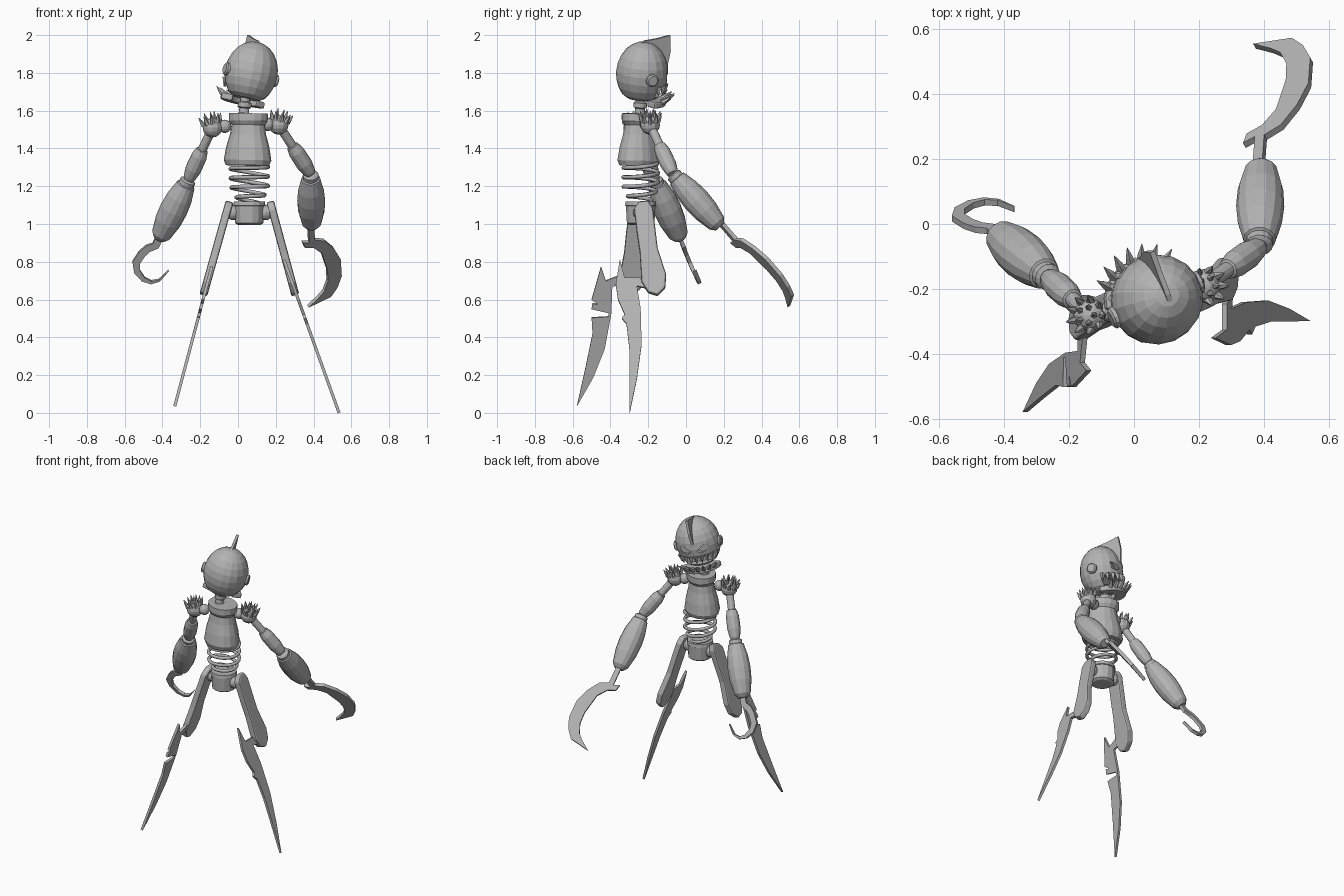
import bpy, bmesh, math
from mathutils import Vector, Matrix

if "Cube" in bpy.data.objects:
    bpy.data.objects.remove(bpy.data.objects["Cube"])

grey = bpy.data.materials.new("plain grey")
grey.use_nodes = True
grey.diffuse_color = (0.45, 0.45, 0.45, 1)
grey.node_tree.nodes["Principled BSDF"].inputs["Base Color"].default_value = (0.45, 0.45, 0.45, 1)


def finish(name, bm, matrix=None):
    if matrix:
        bm.transform(matrix)
    bmesh.ops.recalc_face_normals(bm, faces=bm.faces)
    mesh = bpy.data.meshes.new(name)
    bm.to_mesh(mesh)
    bm.free()
    mesh.materials.append(grey)
    ob = bpy.data.objects.new(name, mesh)
    bpy.context.collection.objects.link(ob)
    return ob


def add_lathe(bm, a, b, profile, sides=12, squash=1, spin=0):
    """Rings of (fraction along a-b, radius)."""
    a, b = Vector(a), Vector(b)
    turn = (b - a).to_track_quat('Z', 'Y') @ Matrix.Rotation(spin, 3, 'Z').to_quaternion()
    rings = []
    for t, r in profile:
        ring = []
        for i in range(sides):
            w = math.tau * i / sides
            ring.append(bm.verts.new(a.lerp(b, t) + turn @ Vector((r * math.cos(w), squash * r * math.sin(w), 0))))
        rings.append(ring)
    for low, high in zip(rings, rings[1:]):
        for i in range(sides):
            j = (i + 1) % sides
            bm.faces.new((low[i], low[j], high[j], high[i]))
    bm.faces.new(rings[0])
    bm.faces.new(rings[-1])


def lathe(name, *args, **kw):
    bm = bmesh.new()
    add_lathe(bm, *args, **kw)
    return finish(name, bm)


def add_plate(bm, origin, u, v, points, thick):
    """Flat outline in the u-v plane given thickness."""
    o, u, v = Vector(origin), Vector(u), Vector(v)
    n = u.cross(v).normalized() * thick / 2
    sides = [[bm.verts.new(o + u * p + v * q + n * s) for p, q in points] for s in (-1, 1)]
    for side in sides:
        bm.faces.new(side)
    for i in range(len(points)):
        j = (i + 1) % len(points)
        bm.faces.new((sides[0][i], sides[0][j], sides[1][j], sides[1][i]))


def plate(name, *args, matrix=None, bevel=0):
    bm = bmesh.new()
    add_plate(bm, *args)
    ob = finish(name, bm, matrix)
    if bevel:
        mod = ob.modifiers.new("soft edge", 'BEVEL')
        mod.width = bevel
        mod.segments = 2
    return ob


def ball(name, centre, radius, matrix=None):
    bm = bmesh.new()
    bmesh.ops.create_uvsphere(bm, u_segments=12, v_segments=8, radius=radius)
    return finish(name, bm, (matrix or Matrix()) @ Matrix.Translation(centre))


# Torso, neck and pelvis
lathe("torso", (0.05, -0.25, 1.31), (0.055, -0.245, 1.585),
      [(0, 0.12), (0.1, 0.132), (0.35, 0.12), (0.6, 0.1), (0.78, 0.092), (0.86, 0.108), (1, 0.108), (1, 0.085)],
      16, squash=0.82, spin=0.25)
lathe("neck", (0.03, -0.245, 1.57), (0.04, -0.24, 1.69),
      [(0, 0.045), (0.15, 0.028), (0.35, 0.026), (0.4, 0.036), (0.6, 0.036), (0.65, 0.026), (1, 0.026)])
lathe("pelvis", (0.06, -0.24, 0.995), (0.06, -0.24, 1.12),
      [(0, 0.06), (0.08, 0.075), (0.8, 0.08), (0.82, 0.085), (1, 0.082)], 14)

# Waist spring, narrowing at both ends
curve = bpy.data.curves.new("waist_spring", 'CURVE')
curve.dimensions = '3D'
curve.bevel_depth = 0.011
curve.bevel_resolution = 1
curve.materials.append(grey)
steps = 90
spline = curve.splines.new('POLY')
spline.points.add(steps)
for i, p in enumerate(spline.points):
    t = i / steps
    w = math.tau * 4.2 * t
    r = 0.055 + 0.045 * min(1, t * 2.5)
    x = r * math.cos(w)
    p.co = (0.06 + x, -0.24 + r * 0.92 * math.sin(w), 1.11 + 0.21 * t - 0.08 * x, 1)
bpy.context.collection.objects.link(bpy.data.objects.new("waist_spring", curve))

# Legs: rounded board thighs
thigh = [(-.25, 1.115), (-.2, 1.12), (-.175, 1.08), (-.15, .87), (-.105, .73), (-.11, .66), (-.15, .62),
         (-.2, .635), (-.235, .69), (-.245, .85), (-.26, .95), (-.275, 1.08)]
back_thigh = [(y - 0.02 - 0.25 * (1.1 - z), z) for y, z in thigh]
plate("left_thigh", (0.472, 0, 0), (0, 1, 0), (-0.27, 0, 1), thigh, 0.042, bevel=0.01)
plate("right_thigh", (-0.358, 0, 0), (0, 1, 0), (0.28, 0, 1), back_thigh, 0.042, bevel=0.01)
for side, x in (("left", 0.145), ("right", -0.025)):
    ball(side + "_hip_joint", (x, -0.24, 1.06), 0.04)

# Jagged blade shins
left_shin = [(-.35, .81), (-.325, .715), (-.245, .715), (-.21, .66), (-.26, .67), (-.24, .55), (-.235, .36),
             (-.26, .18), (-.298, 0), (-.3, .34), (-.315, .47), (-.34, .5), (-.325, .52), (-.36, .6), (-.372, .68)]
right_shin = [(-.45, .775), (-.425, .7), (-.35, .73), (-.33, .68), (-.39, .67), (-.395, .53), (-.43, .34),
              (-.49, .19), (-.578, .035), (-.53, .25), (-.495, .42), (-.5, .505), (-.41, .51), (-.41, .53),
              (-.5, .55), (-.495, .58), (-.465, .575), (-.5, .6), (-.48, .67)]
plate("left_shin_blade", (0.535, 0, 0), (0, 1, 0), (-0.36, 0, 1), left_shin, 0.016)
plate("right_shin_blade", (-0.344, 0, 0), (0, 1, 0), (0.265, 0, 1), right_shin, 0.016)

# Arms: spiked shoulder cups, slim upper arms, barrel forearms
arms = {"left": [(0.215, -0.19, 1.525), (0.385, -0.07, 1.265), (0.39, 0.18, 0.985)],
        "right": [(-0.135, -0.28, 1.51), (-0.262, -0.165, 1.235), (-0.418, -0.03, 0.92)]}
for side, (shoulder, elbow, wrist) in arms.items():
    ball(side + "_shoulder", shoulder, 0.052)
    lean = Matrix.Rotation(0.25 if shoulder[0] > 0 else -0.25, 3, 'Y')
    bm = bmesh.new()
    for count, low, high, rise in ((9, 0.043, 0.062, 0.068), (5, 0.02, 0.03, 0.085)):
        for i in range(count):
            w = math.tau * i / count
            out = Vector((math.cos(w), math.sin(w), 0))
            root = Vector(shoulder) + lean @ (out * low + Vector((0, 0, 0.02)))
            tip = Vector(shoulder) + lean @ (out * high + Vector((0, 0, rise)))
            add_lathe(bm, root, tip, [(0, 0.014), (0.5, 0.009), (1, 0.001)], 5)
    finish(side + "_shoulder_spikes", bm)
    lathe(side + "_upper_arm", shoulder, elbow,
          [(0, 0.024), (0.42, 0.024), (0.43, 0.032), (0.55, 0.042), (0.8, 0.043), (0.95, 0.034), (1, 0.028)])
    lathe(side + "_forearm", elbow, wrist,
          [(0, 0.03), (0.02, 0.042), (0.08, 0.042), (0.09, 0.05), (0.3, 0.068), (0.5, 0.074), (0.7, 0.07),
           (0.93, 0.052), (0.97, 0.04), (1, 0.03)], 14)
    body = ball(side + "_torso_joint", Vector(shoulder).lerp(Vector((0.05, -0.245, 1.53)), 0.35), 0.035)

# Large sickle on the left arm
sickle = [(-.15, .028), (-.15, .06), (-.03, .06), (-.005, .114), (.07, .165), (.157, .198), (.275, .198), (.345, .17),
          (.395, .13), (.42, 0), (.375, .06), (.342, .094), (.28, .118), (.205, .12), (.077, .094), (.02, .05),
          (0, 0), (-.04, -.01), (-.025, .028)]
plate("left_sickle", (.35, .27, .88), (.048, .657, -.753), (.92, .266, .29), sickle, 0.022)

# Small hook on the right arm, an outline around a tapering path
path = [Vector(p) for p in ((-.03, 0), (.04, 0), (.07, -.03), (.11, -.047), (.17, -.055), (.215, -.03),
                            (.243, .02), (.243, .065), (.215, .1), (.145, .122))]
upper, lower = [], []
for i, p in enumerate(path):
    along = (path[min(i + 1, len(path) - 1)] - path[max(i - 1, 0)]).normalized()
    half = 0.019 * min(1, (len(path) - 1 - i) / 5) + 0.001
    across = Vector((-along.y, along.x)) * half
    upper.append(p + across)
    lower.append(p - across)
plate("right_hook", (-.42, -.03, .92), (-.408, .355, -.842), (.915, .2, -.36), upper + lower[::-1], 0.02)

# Head, turned and tilted
head = Matrix.Translation((0.07, -0.232, 1.8)) @ Matrix.Rotation(0.4, 4, 'Z') @ Matrix.Rotation(0.22, 4, 'Y')
bm = bmesh.new()
bmesh.ops.create_uvsphere(bm, u_segments=18, v_segments=12, radius=1)
for v in bm.verts:
    v.co = Vector((v.co.x * 0.142, v.co.y * 0.138, max(v.co.z * 0.168, -0.138)))
skull = finish("skull", bm, head)

# Cutters for slanted eyes and open mouth
eye = [(0.018, -0.012), (0.045, -0.03), (0.08, -0.018), (0.1, 0.03), (0.06, 0.018)]
mouth = [(-0.2, -0.115), (0.2, -0.115), (0.2, -0.055), (-0.2, -0.055)]
openings = {"left_eye": ([(-x, z) for x, z in eye], 0.145, 0.08), "right_eye": (eye, 0.145, 0.08),
            "mouth": (mouth, 0.12, 0.15)}
for name, (outline, y, depth) in openings.items():
    cutter = plate(name + "_cutter", (0, y, 0), (1, 0, 0), (0, 0, 1), outline, depth, matrix=head)
    cutter.hide_render = True
    cutter.hide_viewport = True
    mod = skull.modifiers.new(name, 'BOOLEAN')
    mod.operation = 'DIFFERENCE'
    mod.solver = 'EXACT'
    mod.object = cutter

# Crest fin
crest = [(-.06, .145), (.0, .175), (.07, .187), (.14, .205), (.15, .12), (.138, .03), (.11, .05), (.06, .12)]
plate("crest", (0, 0, 0), (0, 1, 0), (0, 0, 1), crest, 0.016, matrix=head)

# Round ears
for side, s in (("left", 1), ("right", -1)):
    bm = bmesh.new()
    add_lathe(bm, (s * 0.125, 0.0, -0.01), (s * 0.155, 0.0, -0.01), [(0, 0.034), (0.8, 0.034), (1, 0.026)], 12)
    finish(side + "_ear", bm, head)

# Upper teeth hang down, lower teeth splay outward
bm = bmesh.new()
lower_bm = bmesh.new()
for i in range(-4, 5):
    w = i * 0.28
    out = Vector((math.sin(w), math.cos(w), 0))
    add_lathe(bm, out * 0.126 + Vector((0, 0, -0.05)), out * 0.128 + Vector((0, 0, -0.1)),
              [(0, 0.019), (1, 0.001)], 4)
    if abs(i) < 4:
        add_lathe(lower_bm, out * 0.115 + Vector((0, 0.01, -0.145)), out * 0.172 + Vector((0, 0.01, -0.1)),
                  [(0, 0.018), (0.5, 0.012), (1, 0.001)], 5)
finish("upper_teeth", bm, head)
finish("lower_teeth", lower_bm, head)

# Crescent lower jaw
arc = [i * 0.28 for i in range(-5, 6)]
jaw = [(0.13 * math.sin(w), 0.13 * math.cos(w) + 0.01) for w in arc]
jaw += [(0.07 * math.sin(w), 0.07 * math.cos(w)) for w in reversed(arc)]
plate("lower_jaw", (0, 0, -0.15), (1, 0, 0), (0, 1, 0), jaw, 0.035, matrix=head, bevel=0.008)
